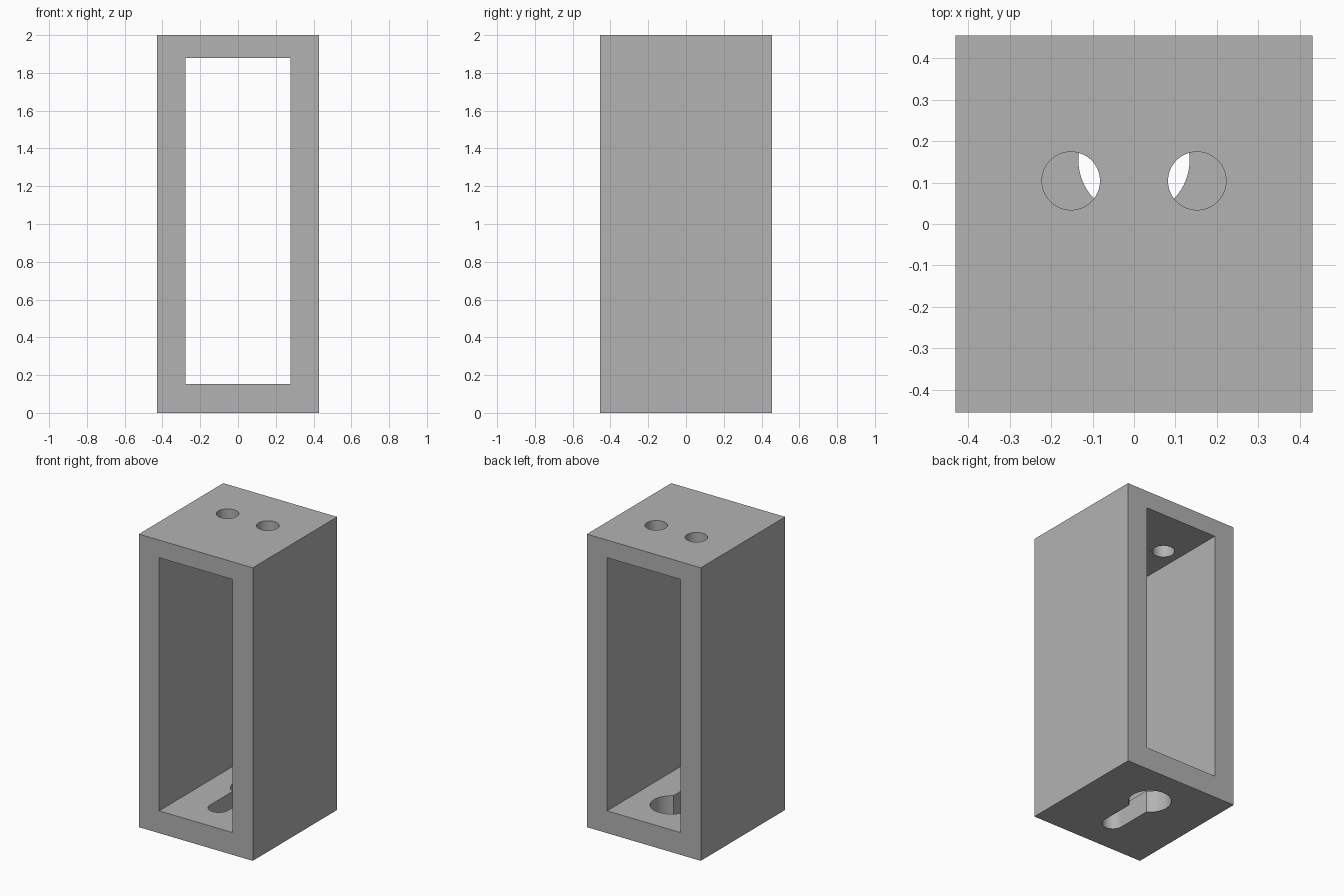
import bpy
import bmesh
from math import asin, cos, pi, sin

old = bpy.data.objects.get("Cube")
if old:
    bpy.data.objects.remove(old, do_unlink=True)

WIDTH, DEPTH, HEIGHT = 0.86, 0.91, 2.0
FLOOR, CEILING, OPENING = 0.152, 1.88, 0.554

grey = bpy.data.materials.new("plain grey")
grey.use_nodes = True
colour = (0.448, 0.448, 0.448, 1)
grey.diffuse_color = colour
grey.node_tree.nodes["Principled BSDF"].inputs["Base Color"].default_value = colour


def prism(name, outline, low, high):
    """Extrude a counter-clockwise xy outline from low to high."""
    bm = bmesh.new()
    face = bm.faces.new([bm.verts.new((x, y, low)) for x, y in outline])
    grown = bmesh.ops.extrude_face_region(bm, geom=[face])["geom"]
    top = [v for v in grown if isinstance(v, bmesh.types.BMVert)]
    bmesh.ops.translate(bm, verts=top, vec=(0, 0, high - low))
    bmesh.ops.recalc_face_normals(bm, faces=bm.faces[:])
    mesh = bpy.data.meshes.new(name)
    bm.to_mesh(mesh)
    bm.free()
    mesh.materials.append(grey)
    obj = bpy.data.objects.new(name, mesh)
    bpy.context.collection.objects.link(obj)
    return obj


def box(width, depth):
    x, y = width / 2, depth / 2
    return [(-x, -y), (x, -y), (x, y), (-x, y)]


def arc(x, y, radius, start, end, steps):
    angles = [start + (end - start) * i / steps for i in range(steps + 1)]
    return [(x + radius * cos(a), y + radius * sin(a)) for a in angles]


def cut(body, cutter):
    cutter.hide_render = True
    mod = body.modifiers.new(cutter.name, "BOOLEAN")
    mod.operation = "DIFFERENCE"
    mod.solver = "EXACT"
    mod.object = cutter
    bpy.context.view_layer.objects.active = body
    bpy.ops.object.modifier_apply(modifier=mod.name)
    bpy.data.objects.remove(cutter, do_unlink=True)


# Block with a window running from front to back
housing = prism("housing", box(WIDTH, DEPTH), 0, HEIGHT)
cut(housing, prism("window_cutter", box(OPENING, DEPTH + 0.2), FLOOR, CEILING))

# Pair of round holes through the top plate
for side in (-1, 1):
    circle = arc(side * 0.152, 0.104, 0.07, 0, 2 * pi, 64)[:-1]
    cut(housing, prism("hole_cutter", circle, CEILING - 0.1, HEIGHT + 0.1))

# Keyhole slot through the bottom plate, narrow end towards the front
big, small = 0.134, 0.068
neck = asin(small / big)
keyhole = arc(0, 0.154, big, neck - pi / 2, 1.5 * pi - neck, 56)
keyhole += arc(0, -0.205, small, pi, 2 * pi, 32)
cut(housing, prism("keyhole_cutter", keyhole, -0.1, FLOOR + 0.1))

# Smooth hole walls, crisp edges
bpy.ops.object.select_all(action="DESELECT")
housing.select_set(True)
bpy.context.view_layer.objects.active = housing
bpy.ops.object.shade_smooth_by_angle()
